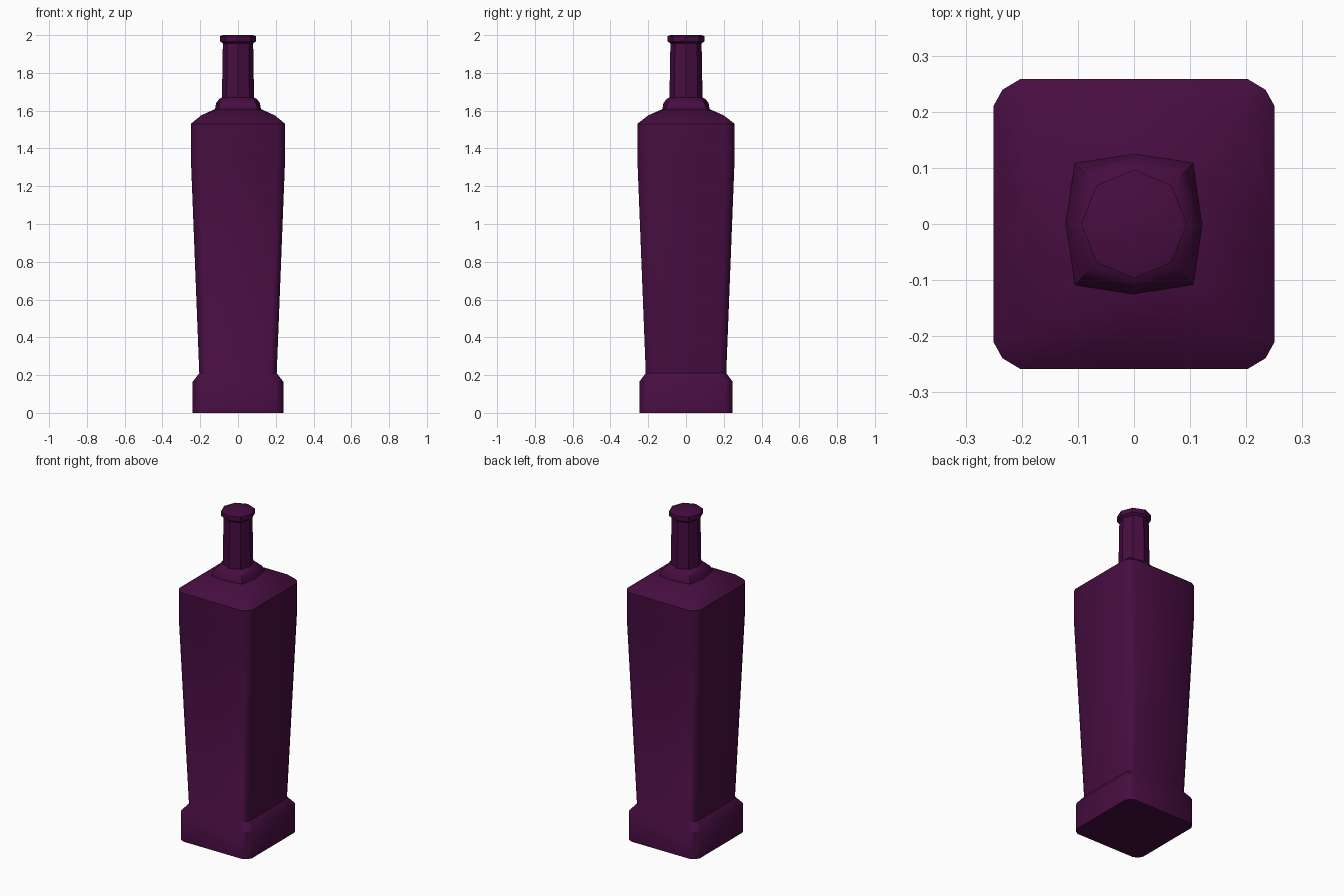
import bpy, bmesh, math

cube = bpy.data.objects.get("Cube")
if cube:
    bpy.data.objects.remove(cube, do_unlink=True)

plum = bpy.data.materials.new("plum glass")
plum.use_nodes = True
color = (0.062, 0.004, 0.052, 1)
plum.diffuse_color = color
plum.node_tree.nodes["Principled BSDF"].inputs["Base Color"].default_value = color


def box_ring(hx, hy, cut, z):
    """Rectangle with rounded corners and a vertex in the middle of each side."""
    quarter = [(hx, 0), (hx, hy - cut), (hx - cut * 0.33, hy - cut * 0.4),
               (hx - cut, hy), (0, hy)]
    left = [(-x, y) for x, y in reversed(quarter)][1:]
    half = quarter + left
    return [(x, y, z) for x, y in half + [(-x, -y) for x, y in half[1:-1]]]


def neck_ring(r, corner, z):
    """Octagon with corners tripled to match the box rings."""
    c = r * corner
    ring = []
    for i in range(4):
        a = i * math.pi / 2
        for x, y in [(r, 0)] + [(c, c)] * 3:
            ring.append((x * math.cos(a) - y * math.sin(a),
                         (x * math.sin(a) + y * math.cos(a)) * 1.03, z))
    return ring


def loft(name, rings, angle):
    bm = bmesh.new()
    loops = [[bm.verts.new(p) for p in ring] for ring in rings]
    for low, high in zip(loops, loops[1:]):
        for i in range(len(low)):
            j = (i + 1) % len(low)
            bm.faces.new((low[i], low[j], high[j], high[i]))
    bm.faces.new(loops[0][::-1])
    bm.faces.new(loops[-1])
    bmesh.ops.remove_doubles(bm, verts=bm.verts, dist=0.0005)
    bmesh.ops.recalc_face_normals(bm, faces=bm.faces)
    mesh = bpy.data.meshes.new(name)
    bm.to_mesh(mesh)
    bm.free()
    mesh.materials.append(plum)
    obj = bpy.data.objects.new(name, mesh)
    bpy.context.collection.objects.link(obj)
    bpy.ops.object.select_all(action="DESELECT")
    obj.select_set(True)
    bpy.context.view_layer.objects.active = obj
    bpy.ops.object.shade_smooth_by_angle(angle=math.radians(angle))
    return obj


# Foot, tapered body and sloping shoulders
loft("bottle_body", [
    box_ring(0.24, 0.247, 0.04, 0),
    box_ring(0.24, 0.247, 0.04, 0.165),
    box_ring(0.205, 0.213, 0.035, 0.21),
    box_ring(0.25, 0.258, 0.047, 1.36),
    box_ring(0.25, 0.258, 0.047, 1.53),
    box_ring(0.195, 0.2, 0, 1.575),
    neck_ring(0.122, 0.87, 1.608),
], 40)

# Stepped collar and slender neck
loft("bottle_neck", [
    neck_ring(0.122, 0.87, 1.605),
    neck_ring(0.116, 0.82, 1.64),
    neck_ring(0.1, 0.76, 1.662),
    neck_ring(0.085, 0.71, 1.67),
    neck_ring(0.08, 0.71, 1.97),
], 40)

# Rolled lip at the mouth
loft("bottle_lip", [
    neck_ring(0.08, 0.71, 1.955),
    neck_ring(0.094, 0.71, 1.967),
    neck_ring(0.094, 0.71, 1.995),
    neck_ring(0.08, 0.71, 2.0),
], 40)
